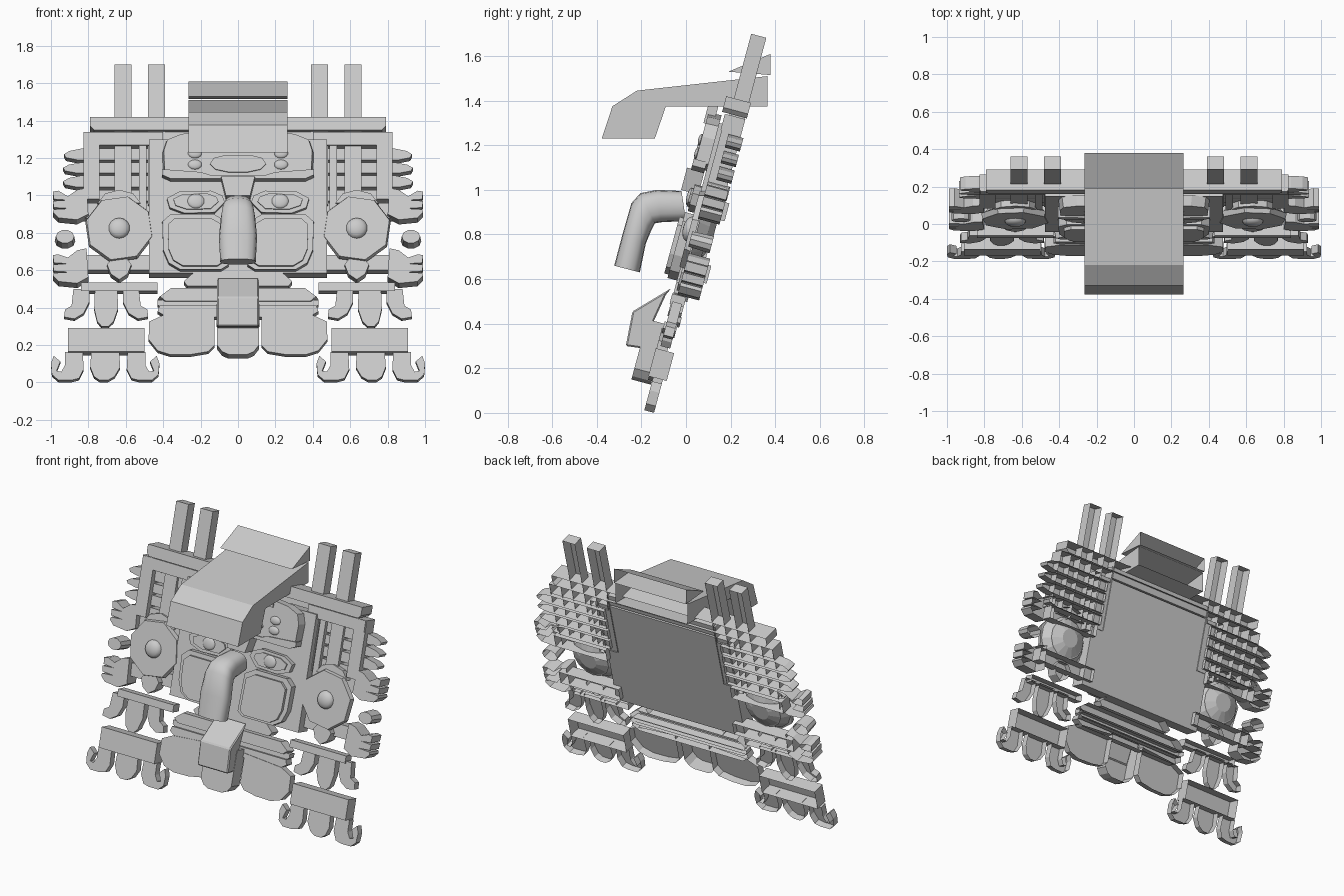
import bpy, bmesh, math
from mathutils import Matrix

if "Cube" in bpy.data.objects:
    bpy.data.objects.remove(bpy.data.objects["Cube"])

A = math.radians(15)            # backward lean of the whole mask
T, C, S = math.tan(A), math.cos(A), math.sin(A)


def finish(bm, name, mirror=False, bevel=0, smooth=False):
    me = bpy.data.meshes.new(name)
    bm.to_mesh(me)
    bm.free()
    ob = bpy.data.objects.new(name, me)
    bpy.context.collection.objects.link(ob)
    if bevel:
        b = ob.modifiers.new("bevel", 'BEVEL')
        b.width, b.segments, b.limit_method = bevel, 1, 'ANGLE'
    if mirror:
        ob.modifiers.new("mirror", 'MIRROR')
    if smooth:
        bpy.context.view_layer.objects.active = ob
        ob.select_set(True)
        bpy.ops.object.shade_smooth_by_angle(angle=math.radians(40))
        ob.select_set(False)
    return ob


def plate(name, pts, s, t, mirror=True, closed=False, taper=1.0):
    """Front outline (x, z) on the leaning plane at offset s, extruded back by t; hollow behind."""
    area = sum(a[0] * b[1] - b[0] * a[1] for a, b in zip(pts, pts[1:] + pts[:1]))
    if area < 0:
        pts = pts[::-1]
    cx = sum(p[0] for p in pts) / len(pts)
    cz = sum(p[1] for p in pts) / len(pts)
    bm = bmesh.new()
    f, b = [], []
    for x, z in pts:
        fx, fz = cx + (x - cx) * taper, cz + (z - cz) * taper
        f.append(bm.verts.new((fx, s + T * fz, fz)))
        b.append(bm.verts.new((x, s + T * z + t * C, z - t * S)))
    bm.faces.new(f)
    for i in range(len(pts)):
        j = (i + 1) % len(pts)
        bm.faces.new((f[i], b[i], b[j], f[j]))
    if closed:
        bm.faces.new(b[::-1])
    return finish(bm, name, mirror)


def rect(name, x0, x1, z0, z1, s, t, mirror=True, **k):
    return plate(name, [(x0, z0), (x1, z0), (x1, z1), (x0, z1)], s, t, mirror, **k)


def sym(half):
    return half + [(-x, z) for x, z in reversed(half)]


def prism(name, yz, w, open_back=False, **k):
    bm = bmesh.new()
    face = bm.faces.new([bm.verts.new((-w, y, z)) for y, z in yz])
    new = bmesh.ops.extrude_face_region(bm, geom=[face])['geom']
    bmesh.ops.translate(bm, verts=[v for v in new if isinstance(v, bmesh.types.BMVert)], vec=(2 * w, 0, 0))
    if not any(abs(f.normal.x) > .9 and f.calc_center_median().x < -w * .9 for f in bm.faces):
        bm.faces.new([v for v in bm.verts if v.co.x < 0])
    bmesh.ops.recalc_face_normals(bm, faces=bm.faces)
    if open_back:
        bmesh.ops.delete(bm, geom=[f for f in bm.faces if f.normal.y > .95], context='FACES_ONLY')
    return finish(bm, name, **k)


def lean(x, z, s):
    return Matrix.Translation((x, s + T * z, z)) @ Matrix.Rotation(math.pi / 2 - A, 4, 'X')


def disc(name, x, z, s, r_back, r_front, d, n=8, spin=0):
    bm = bmesh.new()
    bmesh.ops.create_cone(bm, cap_ends=True, segments=n, radius1=r_back, radius2=r_front, depth=d,
                          matrix=lean(x, z, s) @ Matrix.Translation((0, 0, -d / 2)) @ Matrix.Rotation(spin, 4, 'Z'))
    return finish(bm, name, True)


def dome(name, x, z, s, rx, rz, rd):
    bm = bmesh.new()
    bmesh.ops.create_uvsphere(bm, u_segments=14, v_segments=8, radius=1,
                              matrix=lean(x, z, s) @ Matrix.Diagonal((rx, rz, rd, 1)))
    return finish(bm, name, True, smooth=True)


# headdress: beak, rear wedge, crossbar and posts
prism("beak", [(-.378, 1.23), (-.14, 1.23), (-.09, 1.375), (.365, 1.375), (.365, 1.51),
               (-.22, 1.445), (-.33, 1.375)], .265, open_back=True)
prism("crest_wedge", [(.19, 1.53), (.38, 1.515), (.38, 1.61)], .265, open_back=True)
plate("crossbar", sym([(.77, 1.35), (.79, 1.37), (.79, 1.42)]), -.20, .115, False)
for x in (.39, .57):
    rect("post", x, x + .09, .95, 1.70, -.163, .07)

# side lattice: frame planks and pointed horizontal planks, hollow behind
rect("frame_top", .40, .82, 1.27, 1.34, -.185, .095)
rect("frame_outer", .74, .825, .98, 1.34, -.18, .09)
rect("frame_inner", .49, .53, .92, 1.30, -.17, .08)
for z0, z1, x in ((1.19, 1.25, .93), (1.12, 1.175, .935), (1.045, 1.105, .935), (.97, 1.03, .86)):
    h = z1 - z0
    plate("lattice_plank", [(.43, z0), (x - .07, z0), (x - .01, z0 + .2 * h), (x, z0 + .5 * h),
                            (x - .03, z0 + .8 * h), (x - .09, z1), (.43, z1)], -.145, .07)

# hands with three fingers pointing outward, and thumb rolls
for z, k in ((.87, 1), (.53, 1.1)):
    plate("hand", [(.80, z + .03 * k), (.86, z), (.96, z + .01), (.99, z + .04), (.985, z + .055),
                   (.90, z + .06), (.985, z + .065), (.99, z + .10), (.91, z + .105), (.985, z + .11),
                   (.99, z + .15), (.96, z + .155), (.91, z + .125 * k), (.86, z + .16 * k), (.81, z + .17 * k)],
          -.18, .10)
plate("thumb_roll", [(.925 + .055 * math.cos(i * math.pi / 5), .78 + .04 * math.sin(i * math.pi / 5))
                     for i in range(10)], -.19, .10, taper=.9)
rect("arm_upper", .46, .84, .88, .96, -.14, .08)
rect("arm_lower", .42, .86, .60, .68, -.146, .08)

# ear discs
disc("ear_disc", .635, .825, -.205, .188, .18, .03, 8, .25)
disc("ear_cup", .635, .82, -.17, .13, .17, .05, 14)
disc("ear_cup_back", .635, .81, -.12, .06, .13, .03, 14)
dome("ear_stud", .635, .825, -.205, .057, .057, .03)
plate("ear_cap", [(.52, .96), (.75, .96), (.71, 1.01), (.635, 1.03), (.56, 1.01)], -.18, .07)
plate("ear_pendant", [(.59, .58), (.635, .55), (.68, .58), (.70, .63), (.67, .67), (.60, .67), (.57, .63)], -.19, .08)

# hanging fangs: two bars, each with a centre fang and two outward curls
FANG = [(-.075, .15), (-.08, .07), (-.05, .02), (-.015, .0), (.03, .0), (.06, .02), (.08, .07), (.075, .15)]
CURL = [(.12, .15), (.115, .06), (.14, .01), (.18, .0), (.25, .0), (.285, .03), (.29, .09), (.275, .13),
        (.24, .10), (.26, .05), (.235, .045), (.215, .08), (.215, .15)]
FLARE = [(.09, .2), (.09, .13), (.12, .07), (.17, .04), (.225, .05), (.22, .09), (.185, .11), (.175, .2)]
rect("fang_bar_lower", .50, .91, .165, .29, -.213, .085)
plate("fang_lower", [(.71 + x, .012 + z) for x, z in FANG], -.19, .045)
rect("fang_bar_upper", .43, .84, .49, .535, -.205, .065)
plate("fang_upper", [(.705 + .8 * x, .30 + 1.35 * z) for x, z in FANG], -.195, .045)
for d in (1, -1):
    plate("fang_curl_lower", [(.71 + d * x, .012 + z) for x, z in CURL], -.19, .045)
    plate("fang_curl_upper", [(.705 + d * x, .30 + z) for x, z in FLARE], -.195, .045)

# face panel
rect("face_panel", -.475, .475, .585, 1.30, -.20, .10, False, closed=True)
rect("panel_header", -.40, .40, 1.30, 1.37, -.16, .06, False, closed=True)
plate("forehead", sym([(.34, 1.10), (.40, 1.13), (.405, 1.24), (.385, 1.30), (.31, 1.33), (.10, 1.35)]),
      -.26, .06, False, taper=.98)
plate("forehead_rim", sym([(.36, 1.09), (.405, 1.11), (.405, 1.14), (.20, 1.125), (.15, 1.11)]), -.27, .06, False)
plate("forehead_top", sym([(.20, 1.30), (.20, 1.385)]), -.27, .045, False)
plate("forehead_curl", sym([(.05, 1.125), (.12, 1.14), (.15, 1.17), (.13, 1.20), (.07, 1.215)]), -.27, .03, False)
for z in (1.165, 1.225):
    dome("brow_stud", .23, z, -.262, .037, .027, .012)

# eyes
ALMOND = [(-.155, .0), (-.10, -.055), (.06, -.06), (.14, -.03), (.155, .02), (.09, .055), (-.08, .06), (-.14, .035)]
plate("eyelid", [(.225 + x, .965 + z) for x, z in ALMOND], -.235, .04)
plate("eye", [(.225 + .78 * x, .968 + .7 * z) for x, z in ALMOND], -.245, .02)
dome("pupil", .225, .97, -.245, .045, .04, .012)

# cheeks
CHEEK = [(.05, .63), (.09, .605), (.31, .605), (.37, .64), (.40, .71), (.405, .86), (.36, .90), (.13, .90), (.06, .86)]
plate("cheek", CHEEK, -.245, .05)
plate("cheek_pad", [(.22 + .84 * (x - .22), .75 + .86 * (z - .75)) for x, z in CHEEK], -.265, .03)

# nose: oval rings swept forward and then down
bm = bmesh.new()
rings = []
for ya, za, yb, zb, w in ((-.02, .995, .0, .86, .075), (-.13, 1.0, -.11, .855, .08), (-.205, .985, -.14, .85, .085),
                          (-.245, .94, -.155, .82, .092), (-.285, .80, -.18, .76, .102), (-.322, .66, -.207, .63, .095)):
    ring = []
    for i in range(16):
        a = i * math.pi / 8
        sx, u = math.sin(a), math.cos(a)
        sx, u = [math.copysign(abs(q) ** .75, q) for q in (sx, u)]
        ring.append(bm.verts.new((w * sx, (ya + yb) / 2 + u * (ya - yb) / 2, (za + zb) / 2 + u * (za - zb) / 2)))
    rings.append(ring)
for p, q in zip(rings, rings[1:]):
    for i in range(16):
        j = (i + 1) % 16
        bm.faces.new((p[i], p[j], q[j], q[i]))
bm.faces.new(rings[-1])
bmesh.ops.recalc_face_normals(bm, faces=bm.faces)
finish(bm, "nose", smooth=True)
plate("nose_bridge", sym([(.065, 1.0), (.09, 1.10)]), -.29, .08, False)

# mouth: lip bands, tongue and petals
plate("upper_lip", sym([(.27, .515), (.29, .54), (.24, .585)]), -.20, .07, False)
plate("lip_band", sym([(.40, .435), (.43, .46), (.37, .505)]), -.20, .06, False, taper=.97)
plate("lip_groove", sym([(.40, .395), (.43, .415), (.43, .44)]), -.185, .05, False)
plate("lower_band", sym([(.38, .35), (.43, .38), (.42, .41)]), -.205, .06, False)
prism("tongue", [(-.065, .56), (-.24, .455), (-.27, .30), (-.20, .29), (-.09, .53)], .112, bevel=.012)
plate("mouth_petal", [(.125, .38), (.40, .36), (.475, .325), (.478, .23), (.43, .17), (.36, .148), (.25, .15),
                      (.16, .165), (.125, .20)], -.21, .05)
plate("chin_petal", sym([(.05, .15), (.085, .165), (.112, .20), (.115, .42)]), -.285, .09, False)
